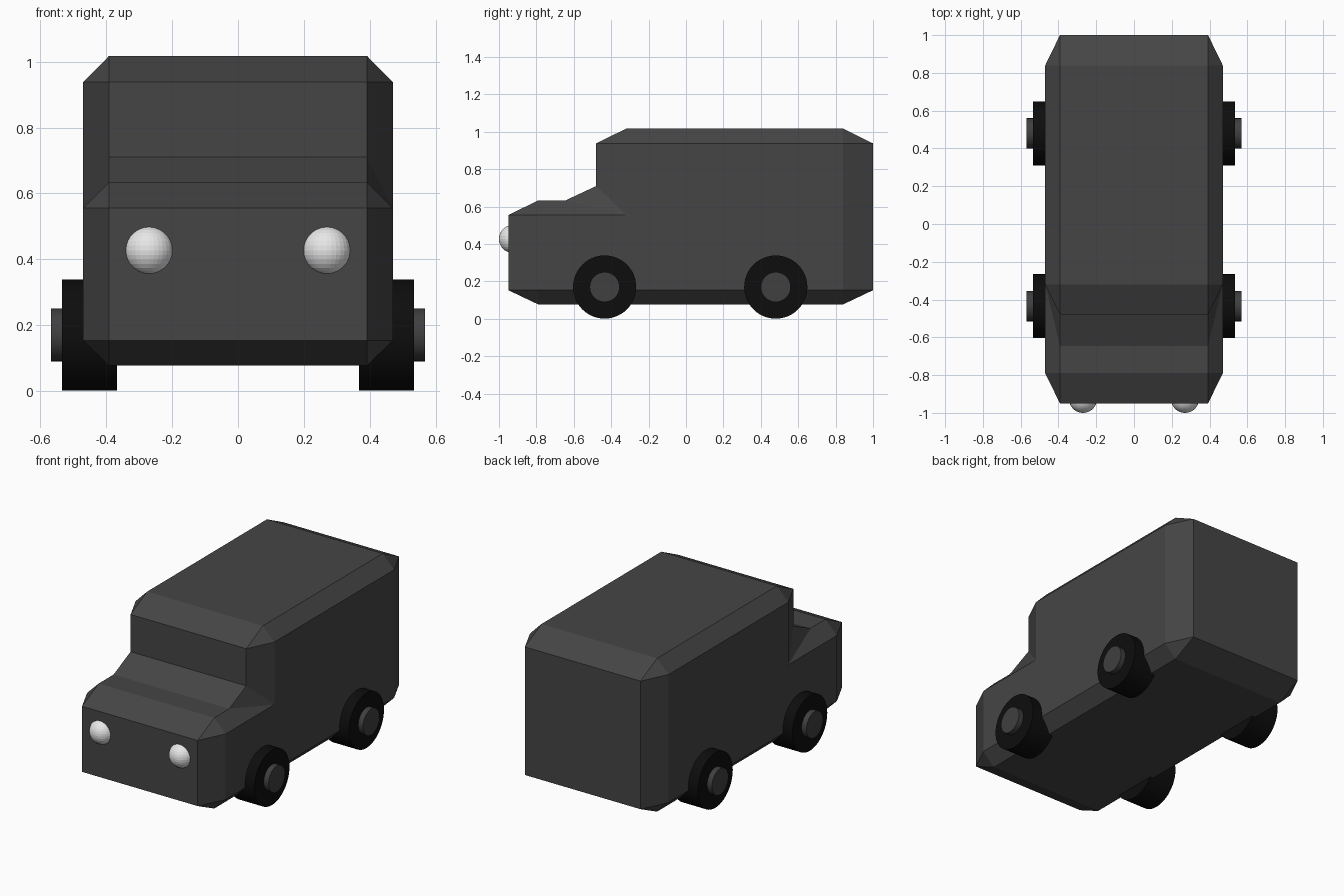
import bpy, bmesh, math

if "Cube" in bpy.data.objects:
    bpy.data.objects.remove(bpy.data.objects["Cube"])


def material(name, r, g, b):
    m = bpy.data.materials.new(name)
    m.diffuse_color = (r, g, b, 1)
    m.use_nodes = True
    m.node_tree.nodes["Principled BSDF"].inputs["Base Color"].default_value = m.diffuse_color
    return m


BODY = material("dark grey paint", 0.06, 0.06, 0.06)
HUB = material("hub grey", 0.05, 0.05, 0.05)
TYRE = material("black rubber", 0.004, 0.004, 0.004)
LAMP = material("lamp white", 0.8, 0.8, 0.8)

# Van body: a narrow outer profile (two points per corner) spanning the middle,
# chamfered out to a smaller, wider side profile. Points are (y, z).
side = [(-0.79, 0.153), (-0.79, 0.555), (-0.32, 0.555),
        (-0.32, 0.938), (0.84, 0.938), (0.84, 0.153)]
outer = [(-0.79, 0.077), (-0.95, 0.153), (-0.95, 0.555), (-0.79, 0.633),
         (-0.645, 0.633), (-0.48, 0.71), (-0.48, 0.938), (-0.32, 1.017),
         (0.84, 1.017), (1.0, 0.938), (1.0, 0.153), (0.84, 0.077)]
X_SIDE, X_OUTER = 0.47, 0.392

bm = bmesh.new()
rings = []
for s in (-1, 1):
    a = [bm.verts.new((s * X_SIDE, y, z)) for y, z in side]
    b = [bm.verts.new((s * X_OUTER, y, z)) for y, z in outer]
    rings.append(b)
    bm.faces.new(a)
    n = len(a)
    for i in range(n):
        j = (i + 1) % n
        bm.faces.new((a[i], b[2 * i], b[2 * i + 1]))             # corner facet
        bm.faces.new((a[i], b[2 * i + 1], b[2 * j], a[j]))       # edge chamfer
left, right = rings
for i in range(len(left)):
    j = (i + 1) % len(left)
    bm.faces.new((left[i], left[j], right[j], right[i]))
bmesh.ops.recalc_face_normals(bm, faces=bm.faces)
mesh = bpy.data.meshes.new("van_body")
bm.to_mesh(mesh)
bm.free()
body = bpy.data.objects.new("van_body", mesh)
bpy.context.collection.objects.link(body)
mesh.materials.append(BODY)


def disc(name, x0, x1, y, radius, mat):
    """Cylinder lying along x between x0 and x1 at axle height."""
    bpy.ops.mesh.primitive_cylinder_add(
        vertices=48, radius=radius, depth=abs(x1 - x0),
        location=((x0 + x1) / 2, y, 0.17), rotation=(0, math.pi / 2, 0))
    ob = bpy.context.object
    ob.name = name
    ob.data.materials.append(mat)
    bpy.ops.object.shade_smooth_by_angle(angle=math.radians(30))


for s, side_name in ((-1, "left"), (1, "right")):
    # Wheels
    for end, y in (("front", -0.435), ("rear", 0.48)):
        disc(f"{end}_{side_name}_tyre", s * 0.368, s * 0.535, y, 0.169, TYRE)
        disc(f"{end}_{side_name}_hub", s * 0.50, s * 0.568, y, 0.08, HUB)
    # Headlights
    bpy.ops.mesh.primitive_uv_sphere_add(
        segments=32, ring_count=16, radius=0.075,
        location=(s * 0.27, -0.925, 0.427))
    lamp = bpy.context.object
    lamp.name = f"{side_name}_headlight"
    lamp.data.materials.append(LAMP)
